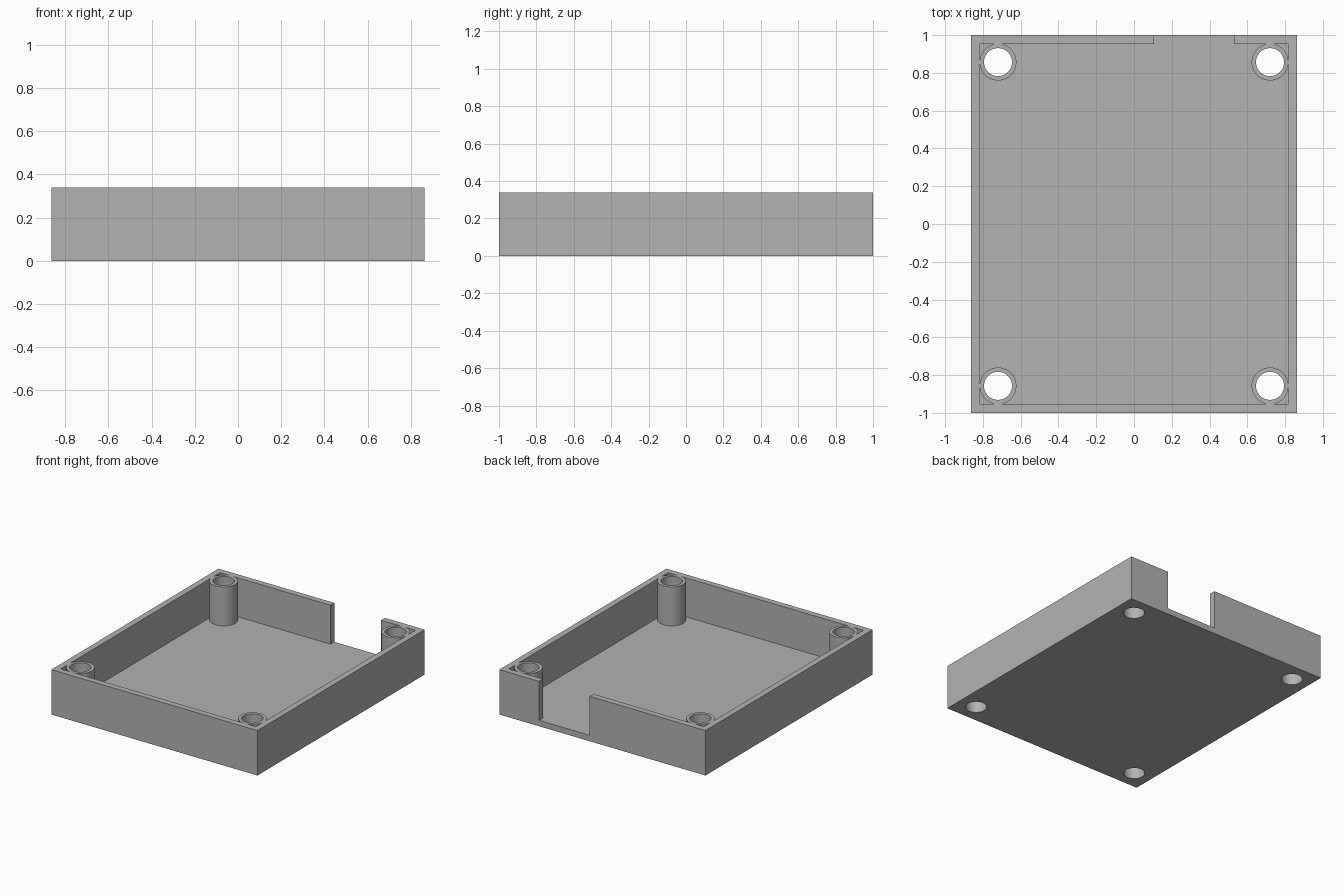
import bpy
import math

default = bpy.data.objects.get("Cube")
if default:
    bpy.data.objects.remove(default, do_unlink=True)

# Overall sizes
HALF_X, HALF_Y, HEIGHT = 0.863, 1.0, 0.34
WALL, FLOOR = 0.046, 0.045
POST_X, POST_Y, POST_R, HOLE_R = 0.72, 0.857, 0.0975, 0.074
NOTCH_LEFT, NOTCH_RIGHT = 0.53, 0.106

grey = bpy.data.materials.new("plain grey")
grey.use_nodes = True
colour = (0.45, 0.45, 0.45, 1)
grey.diffuse_color = colour
grey.node_tree.nodes["Principled BSDF"].inputs["Base Color"].default_value = colour


def box(name, low, high):
    centre = [(a + b) / 2 for a, b in zip(low, high)]
    bpy.ops.mesh.primitive_cube_add(size=1, location=centre)
    ob = bpy.context.object
    ob.name = name
    ob.scale = [b - a for a, b in zip(low, high)]
    bpy.ops.object.transform_apply(location=True, rotation=False, scale=True)
    ob.data.materials.append(grey)
    return ob


def cylinder(name, x, y, radius, bottom, top):
    bpy.ops.mesh.primitive_cylinder_add(
        vertices=64, radius=radius, depth=top - bottom,
        location=(x, y, (bottom + top) / 2))
    ob = bpy.context.object
    ob.name = name
    bpy.ops.object.transform_apply(location=True, rotation=False, scale=True)
    ob.data.materials.append(grey)
    return ob


def combine(target, tool, operation):
    """Apply a boolean, then drop the helper object."""
    tool.hide_render = True
    mod = target.modifiers.new(operation.lower(), 'BOOLEAN')
    mod.operation = operation
    mod.solver = 'EXACT'
    mod.object = tool
    bpy.context.view_layer.objects.active = target
    bpy.ops.object.modifier_apply(modifier=mod.name)
    bpy.data.objects.remove(tool, do_unlink=True)


# Open tray: outer block, hollowed, with a notch in the back wall
tray = box("tray", (-HALF_X, -HALF_Y, 0), (HALF_X, HALF_Y, HEIGHT))
combine(tray, box("cavity_cutter", (WALL - HALF_X, WALL - HALF_Y, FLOOR),
                  (HALF_X - WALL, HALF_Y - WALL, HEIGHT + 0.1)), 'DIFFERENCE')
combine(tray, box("notch_cutter", (NOTCH_RIGHT, HALF_Y - 2 * WALL, FLOOR),
                  (NOTCH_LEFT, HALF_Y + 0.1, HEIGHT + 0.1)), 'DIFFERENCE')

# Hollow corner posts, drilled right through the floor
for sx in (-1, 1):
    for sy in (-1, 1):
        x, y = sx * POST_X, sy * POST_Y
        combine(tray, cylinder("post", x, y, POST_R, FLOOR / 2, HEIGHT), 'UNION')
        combine(tray, cylinder("hole_cutter", x, y, HOLE_R, -0.1, HEIGHT + 0.1),
                'DIFFERENCE')

# Smooth the round posts, keep the edges crisp
bpy.ops.object.select_all(action='DESELECT')
tray.select_set(True)
bpy.context.view_layer.objects.active = tray
bpy.ops.object.shade_smooth_by_angle(angle=math.radians(30))
